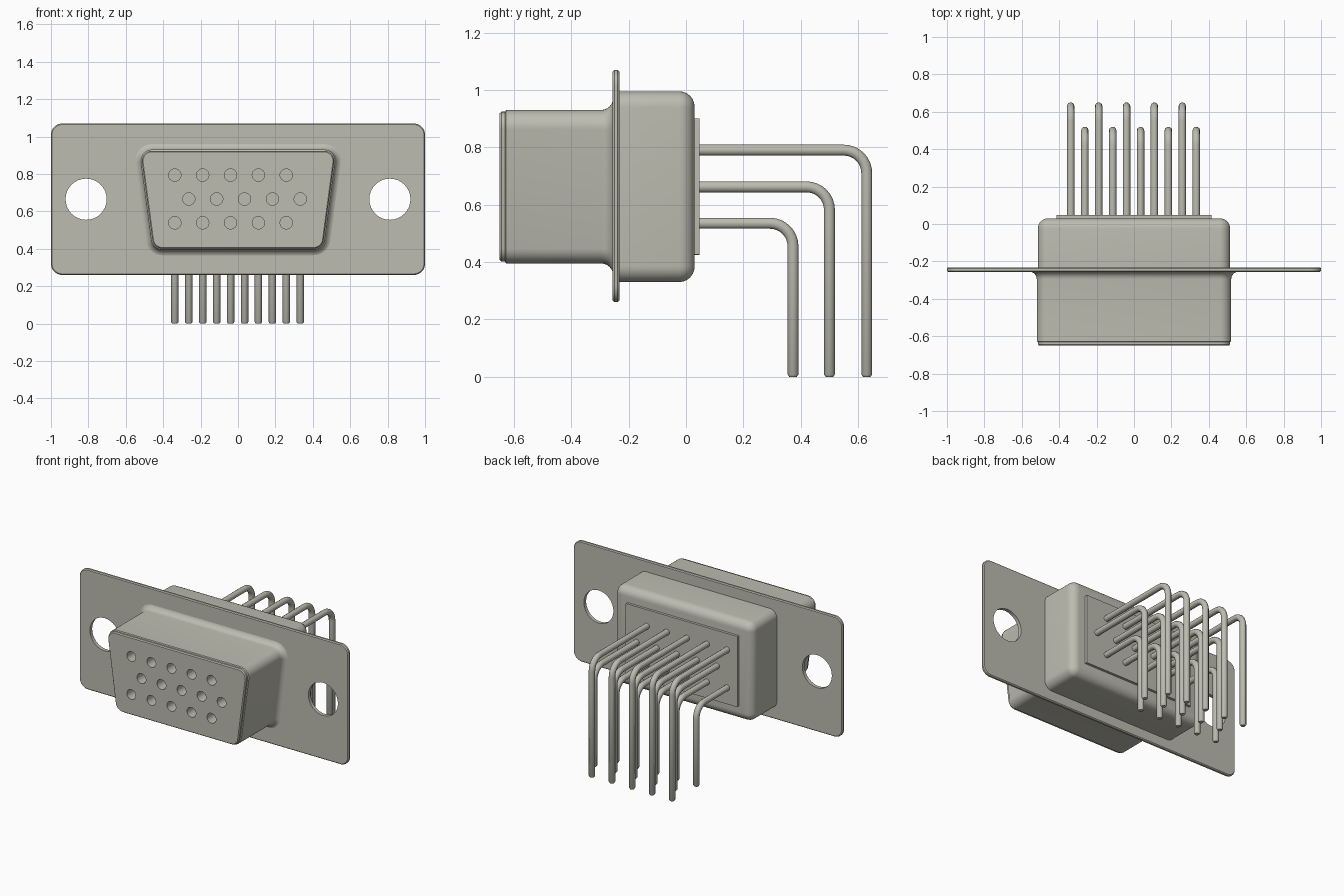
import bpy, bmesh
from math import sin, cos, pi, atan, tan, radians
from mathutils import Matrix, Vector

if "Cube" in bpy.data.objects:
    bpy.data.objects.remove(bpy.data.objects["Cube"])

metal = bpy.data.materials.new("warm_grey_metal")
metal.use_nodes = True
COLOUR = (0.51, 0.505, 0.44, 1)
metal.diffuse_color = COLOUR
metal.node_tree.nodes["Principled BSDF"].inputs["Base Color"].default_value = COLOUR

MID = 0.665  # height of the connector axis


def activate(obj):
    bpy.ops.object.select_all(action='DESELECT')
    obj.select_set(True)
    bpy.context.view_layer.objects.active = obj


def shade(obj, angle=32):
    activate(obj)
    bpy.ops.object.shade_smooth_by_angle(angle=radians(angle))


def make_object(name, bm):
    bmesh.ops.recalc_face_normals(bm, faces=bm.faces)
    mesh = bpy.data.meshes.new(name)
    bm.to_mesh(mesh)
    bm.free()
    mesh.materials.append(metal)
    obj = bpy.data.objects.new(name, mesh)
    bpy.context.collection.objects.link(obj)
    return obj


def outline(half_width, bottom, top, radius, slant, offset, steps=8):
    """Rounded box or trapezoid in x and z, grown outwards by offset."""
    phi = atan(slant)
    zt, zb = top - radius, bottom + radius
    xt = half_width - radius
    xb = xt - slant * (zt - zb)
    corners = [(xb, zb, -pi / 2, -phi), (xt, zt, -phi, pi / 2),
               (-xt, zt, pi / 2, pi + phi), (-xb, zb, pi + phi, 1.5 * pi)]
    r = radius + offset
    points = []
    for cx, cz, a0, a1 in corners:
        for i in range(steps + 1):
            a = a0 + (a1 - a0) * i / steps
            points.append((cx + r * cos(a), cz + r * sin(a)))
    return points


def loft(name, shape, levels):
    """Join outlines at a list of (offset, y) levels and cap both ends."""
    bm = bmesh.new()
    rings = [[bm.verts.new((x, y, z)) for x, z in outline(*shape, offset)]
             for offset, y in levels]
    for a, b in zip(rings, rings[1:]):
        n = len(a)
        for i in range(n):
            bm.faces.new((a[i], a[(i + 1) % n], b[(i + 1) % n], b[i]))
    bm.faces.new(rings[0])
    bm.faces.new(rings[-1])
    return make_object(name, bm)


def drill(obj, spots, radius, y0, y1):
    """Cut round holes along y at each (x, z) spot."""
    bm = bmesh.new()
    for x, z in spots:
        place = Matrix.Translation((x, (y0 + y1) / 2, z)) @ Matrix.Rotation(pi / 2, 4, 'X')
        bmesh.ops.create_cone(bm, cap_ends=True, segments=32, radius1=radius,
                              radius2=radius, depth=y1 - y0, matrix=place)
    cutter = make_object("hole_cutter", bm)
    cutter.hide_render = True
    mod = obj.modifiers.new("holes", 'BOOLEAN')
    mod.object = cutter
    mod.solver = 'EXACT'
    activate(obj)
    bpy.ops.object.modifier_apply(modifier=mod.name)
    bpy.data.objects.remove(cutter)


# Pin layout: height and y of the vertical leg for each row, and its x shift
rows = [(0.79, 0.63, -0.338), (0.662, 0.50, -0.263), (0.535, 0.373, -0.338)]
pitch = 0.149
row_x = [[start + pitch * i for i in range(5)] for _, _, start in rows]

# Mounting flange with two screw holes
flange = loft("mounting_flange", (1.0, 0.26, 1.07, 0.06, 0),
              [(-0.006, -0.256), (0, -0.25), (0, -0.238), (-0.006, -0.232)])
drill(flange, [(-0.812, MID), (0.812, MID)], 0.11, -0.4, 0)
shade(flange)

# Front shell: flared root, straight sleeve and a small stepped lip
flare = 0.042
root = [(flare * (1 - sin(a)), -0.254 - flare * (1 - cos(a)))
        for a in [pi / 2 * i / 6 for i in range(7)]]
shell = loft("front_shell", (0.52, 0.395, 0.93, 0.06, 0.134),
             [(flare, -0.245)] + root +
             [(0, -0.627), (-0.006, -0.631), (-0.006, -0.643), (-0.012, -0.65)])
drill(shell, [(x, row[0] + 0.004) for row, xs in zip(rows, row_x) for x in xs],
      0.033, -0.7, -0.45)
shade(shell)

# Rear housing with rounded back edges
fillet = 0.054
back = [(-fillet * (1 - cos(a)), 0.03 - fillet * (1 - sin(a)))
        for a in [pi / 2 * i / 6 for i in range(7)]]
shade(loft("rear_housing", (0.514, 0.33, 0.995, 0.056, 0), [(0, -0.24)] + back))

# Pin insulator on the back
shade(loft("pin_insulator", (0.415, 0.425, 0.90, 0.004, 0), [(0, 0.0), (0, 0.047)]))


# Bent pins: one swept tube per row, repeated along x
def make_pin(name, z, y, bend=0.08, thickness=0.02):
    path = [(0, 0.0, z, 1)]
    for i in range(9):
        a = pi / 2 * i / 8
        path.append((0, y - bend + bend * sin(a), z - bend + bend * cos(a), 1))
    path += [(0, y, 0.008, 1), (0, y, 0, 0.7)]
    curve = bpy.data.curves.new(name, 'CURVE')
    curve.dimensions = '3D'
    curve.bevel_depth = thickness
    curve.bevel_resolution = 3
    curve.use_fill_caps = True
    spline = curve.splines.new('POLY')
    spline.points.add(len(path) - 1)
    for point, (px, py, pz, r) in zip(spline.points, path):
        point.co = (px, py, pz, 1)
        point.radius = r
    curve.materials.append(metal)
    obj = bpy.data.objects.new(name, curve)
    bpy.context.collection.objects.link(obj)
    activate(obj)
    bpy.ops.object.convert(target='MESH')
    obj = bpy.context.view_layer.objects.active
    shade(obj, 40)
    return obj


for label, (z, y, _), xs in zip(("upper", "middle", "lower"), rows, row_x):
    pin = make_pin(label + "_pin", z, y)
    pin.location.x = xs[0]
    for x in xs[1:]:
        copy = pin.copy()
        copy.location.x = x
        bpy.context.collection.objects.link(copy)
